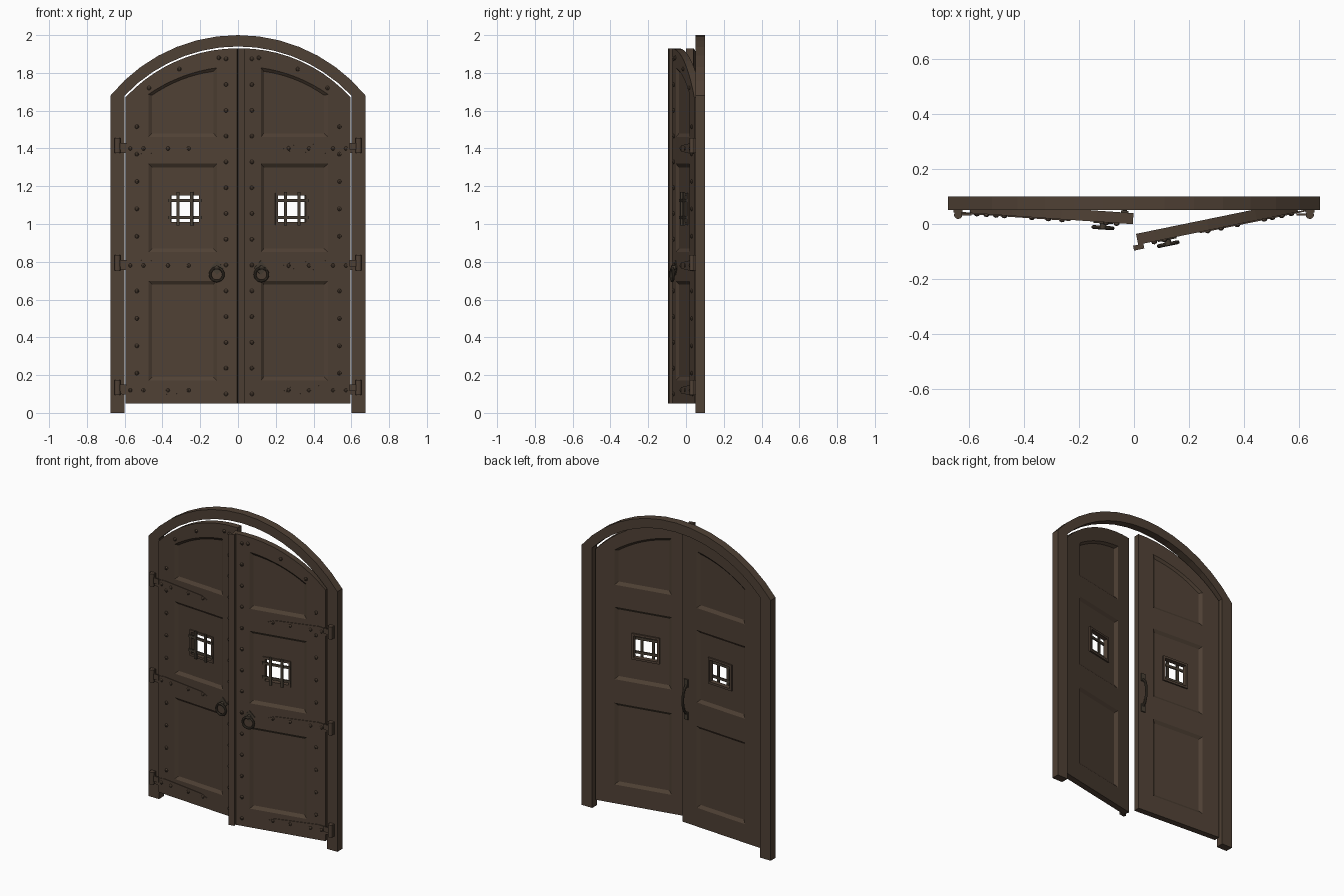
import bpy, bmesh
from math import sin, cos, pi, sqrt, radians, asin
from mathutils import Matrix, Vector

if "Cube" in bpy.data.objects:
    bpy.data.objects.remove(bpy.data.objects["Cube"])


def material(name, rgb):
    m = bpy.data.materials.new(name)
    m.use_nodes = True
    m.diffuse_color = (*rgb, 1)
    m.node_tree.nodes["Principled BSDF"].inputs["Base Color"].default_value = (*rgb, 1)
    return m


WOOD = material("dark brown wood", (0.078, 0.052, 0.035))
IRON = material("aged iron", (0.06, 0.046, 0.032))
THICK = 0.04


def finish(bm, name, mat, place=Matrix()):
    bm.transform(place)
    bmesh.ops.recalc_face_normals(bm, faces=bm.faces)
    me = bpy.data.meshes.new(name)
    bm.to_mesh(me)
    bm.free()
    me.materials.append(mat)
    ob = bpy.data.objects.new(name, me)
    bpy.context.collection.objects.link(ob)
    return ob


def loft(bm, a, ya, b, yb):
    """Solid between two matching xz outlines at depths ya and yb."""
    va = [bm.verts.new((x, ya, z)) for x, z in a]
    vb = [bm.verts.new((x, yb, z)) for x, z in b]
    bm.faces.new(va)
    bm.faces.new(vb[::-1])
    n = len(a)
    for i in range(n):
        j = (i + 1) % n
        bm.faces.new((va[i], vb[i], vb[j], va[j]))


def rect(x0, x1, z0, z1):
    return [(x0, z0), (x1, z0), (x1, z1), (x0, z1)]


def box(bm, x0, x1, y0, y1, z0, z1):
    r = rect(x0, x1, z0, z1)
    loft(bm, r, y0, r, y1)


def inset(pts, d):
    xs, zs = [p[0] for p in pts], [p[1] for p in pts]
    cx, cz = (min(xs) + max(xs)) / 2, (min(zs) + max(zs)) / 2
    kx, kz = 1 - 2 * d / (max(xs) - min(xs)), 1 - 2 * d / (max(zs) - min(zs))
    return [(cx + (x - cx) * kx, cz + (z - cz) * kz) for x, z in pts]


def arc(half, spring, apex, x0, x1, n):
    """Points of a shallow arch, spaced evenly by angle."""
    rise = apex - spring
    r = (half * half + rise * rise) / (2 * rise)
    a0, a1 = asin(x0 / r), asin(x1 / r)
    angles = [a0 + (a1 - a0) * i / n for i in range(n + 1)]
    return [(r * sin(a), apex - r + r * cos(a)) for a in angles]


def rod(bm, centre, r, depth, axis, sides=12):
    rot = Matrix.Rotation(pi / 2, 4, 'X') if axis == 'Y' else Matrix()
    bmesh.ops.create_cone(bm, cap_ends=True, segments=sides, radius1=r, radius2=r,
                          depth=depth, matrix=Matrix.Translation(centre) @ rot)


def tube(name, pts, r, place, cyclic=False):
    cu = bpy.data.curves.new(name, 'CURVE')
    cu.dimensions = '3D'
    cu.bevel_depth, cu.bevel_resolution, cu.use_fill_caps = r, 2, True
    sp = cu.splines.new('POLY')
    sp.points.add(len(pts) - 1)
    for p, co in zip(sp.points, pts):
        p.co = (*(place @ Vector(co)), 1)
    sp.use_cyclic_u = cyclic
    cu.materials.append(IRON)
    ob = bpy.data.objects.new(name, cu)
    bpy.context.collection.objects.link(ob)
    select(ob)
    bpy.ops.object.convert(target='MESH')
    bpy.ops.object.shade_smooth_by_angle()


def select(ob):
    bpy.ops.object.select_all(action='DESELECT')
    ob.select_set(True)
    bpy.context.view_layer.objects.active = ob


# Arched door frame: one closed outline
bm = bmesh.new()
outer = arc(0.675, 1.68, 2.0, -0.675, 0.675, 14)
inner = arc(0.6, 1.68, 1.94, 0.6, -0.6, 14)
outline = [(-0.675, 0)] + outer + [(0.675, 0), (0.6, 0)] + inner + [(-0.6, 0)]
loft(bm, outline, 0.05, outline, 0.1)
finish(bm, "arched_frame", WOOD)

PANELS = [rect(0.11, 0.475, 0.17, 0.70), rect(0.11, 0.475, 0.85, 1.32),
          [(0.475, 1.46), (0.11, 1.46)] + arc(0.6, 1.58, 1.835, 0.11, 0.475, 8)]
STRAPS = (0.12, 0.78, 1.4)
HOLE = (0.205, 0.355, 1.01, 1.15)


def build_leaf(side, place):
    # Leaf slab with sunken panels on both faces and a small window
    bm = bmesh.new()
    slab = [(0.595, 0.05), (0.003, 0.05)] + arc(0.6, 1.665, 1.93, 0.003, 0.595, 10)
    loft(bm, slab, 0, slab, THICK)
    leaf = finish(bm, side + "_door_leaf", WOOD, place)
    bm = bmesh.new()
    for p in PANELS:
        loft(bm, inset(p, -0.002), -0.002, inset(p, 0.02), 0.013)
        loft(bm, inset(p, -0.002), THICK + 0.002, inset(p, 0.02), THICK - 0.013)
    cutters = [finish(bm, "panel_cutter", WOOD, place)]
    bm = bmesh.new()
    box(bm, *HOLE[:2], -0.01, 0.05, *HOLE[2:])
    cutters.append(finish(bm, "window_cutter", WOOD, place))
    for c in cutters:
        c.hide_render = True
        mod = leaf.modifiers.new("cut", 'BOOLEAN')
        mod.operation, mod.solver, mod.object = 'DIFFERENCE', 'EXACT', c
        select(leaf)
        bpy.ops.object.modifier_apply(modifier=mod.name)
        bpy.data.objects.remove(c)

    # Window surround on both faces
    bm = bmesh.new()
    x0, x1, z0, z1 = HOLE
    w = 0.014
    for y0, y1 in ((0.006, 0.014), (THICK - 0.014, THICK - 0.004)):
        for a, b in ((x0 - w, x0), (x1, x1 + w)):
            box(bm, a, b, y0, y1, z0 - w, z1 + w)
        for a, b in ((z0 - w, z0), (z1, z1 + w)):
            box(bm, x0, x1, y0, y1, a, b)
    finish(bm, side + "_window_surround", WOOD, place)

    # Grille bars
    bm = bmesh.new()
    for x in (0.244, 0.317):
        box(bm, x - 0.008, x + 0.008, -0.004, 0.006, 0.992, 1.17)
    for z in (1.035, 1.125):
        box(bm, 0.19, 0.37, 0, 0.008, z - 0.008, z + 0.008)
    finish(bm, side + "_window_grille", IRON, place)

    # Tapered hinge straps
    bm = bmesh.new()
    for z in STRAPS:
        strap = [(0.625, z - 0.02), (0.625, z + 0.02), (0.55, z + 0.03),
                 (0.27, z + 0.016), (0.23, z), (0.27, z - 0.016), (0.55, z - 0.03)]
        loft(bm, strap, -0.004, strap, 0.002)
    finish(bm, side + "_hinge_straps", WOOD, place)

    # Domed nails along both stiles, the arch and the straps
    spots = [(0.062, 0.1 + 0.1365 * i) for i in range(14)]
    spots += [(0.535, 0.21 + 0.145 * i) for i in range(10) if i != 4]
    spots += [(0.47, 1.72), (0.31, 1.82), (0.1, 1.88)]
    spots += [(x, z) for z in STRAPS for x in (0.57, 0.5, 0.37, 0.26)]
    bm = bmesh.new()
    for x, z in spots:
        m = Matrix.Translation((x, -0.002, z)) @ Matrix.Diagonal((1, 0.8, 1, 1))
        bmesh.ops.create_uvsphere(bm, u_segments=8, v_segments=6, radius=0.011, matrix=m)
    finish(bm, side + "_nails", WOOD, place)

    # Ring pull with its diamond plate and boss
    bm = bmesh.new()
    plate = [(0.11, 0.73), (0.145, 0.768), (0.11, 0.806), (0.075, 0.768)]
    loft(bm, plate, -0.005, plate, 0.002)
    rod(bm, (0.11, -0.012, 0.768), 0.012, 0.026, 'Y')
    finish(bm, side + "_ring_plate", IRON, place)
    ring = [(0.11 + 0.035 * cos(a), -0.02, 0.733 + 0.035 * sin(a))
            for a in (2 * pi * i / 20 for i in range(20))]
    tube(side + "_ring_pull", ring, 0.007, place, True)


def hung(x, y, degrees):
    return (Matrix.Translation((x, y, 0)) @ Matrix.Rotation(radians(degrees), 4, 'Z')
            @ Matrix.Translation((-0.6, 0, 0)))


mirror = Matrix.Diagonal((-1, 1, 1, 1))
left_place = hung(0.6, 0.045, 11.6)
right_place = mirror @ hung(0.6, 0.04, 3.9)
build_leaf("left", left_place)
build_leaf("right", right_place)

# Meeting strip on the wider open leaf
bm = bmesh.new()
box(bm, -0.016, 0.022, -0.018, 0, 0.05, 1.93)
finish(bm, "meeting_strip", WOOD, left_place)

# Pull handle on the back of the other leaf
grip = [(0.035, THICK + 0.004 + 0.032 * sqrt(sin(pi * i / 10)), 0.76 + 0.018 * i)
        for i in range(11)]
tube("back_pull_handle", grip, 0.008, right_place)
bm = bmesh.new()
for z in (0.745, 0.955):
    box(bm, 0.021, 0.049, THICK, THICK + 0.007, z - 0.025, z + 0.025)
finish(bm, "back_handle_plates", IRON, right_place)

# Hinge barrels and plates on the frame
for side, place in (("left", Matrix()), ("right", mirror)):
    bm = bmesh.new()
    for z in STRAPS:
        rod(bm, (0.638, 0.033, z + 0.015), 0.015, 0.08, 'Z')
        box(bm, 0.622, 0.655, 0.042, 0.05, z - 0.025, z + 0.055)
        box(bm, 0.59, 0.635, 0.03, 0.038, z - 0.005, z + 0.03)
    finish(bm, side + "_hinge_barrels", WOOD, place)
